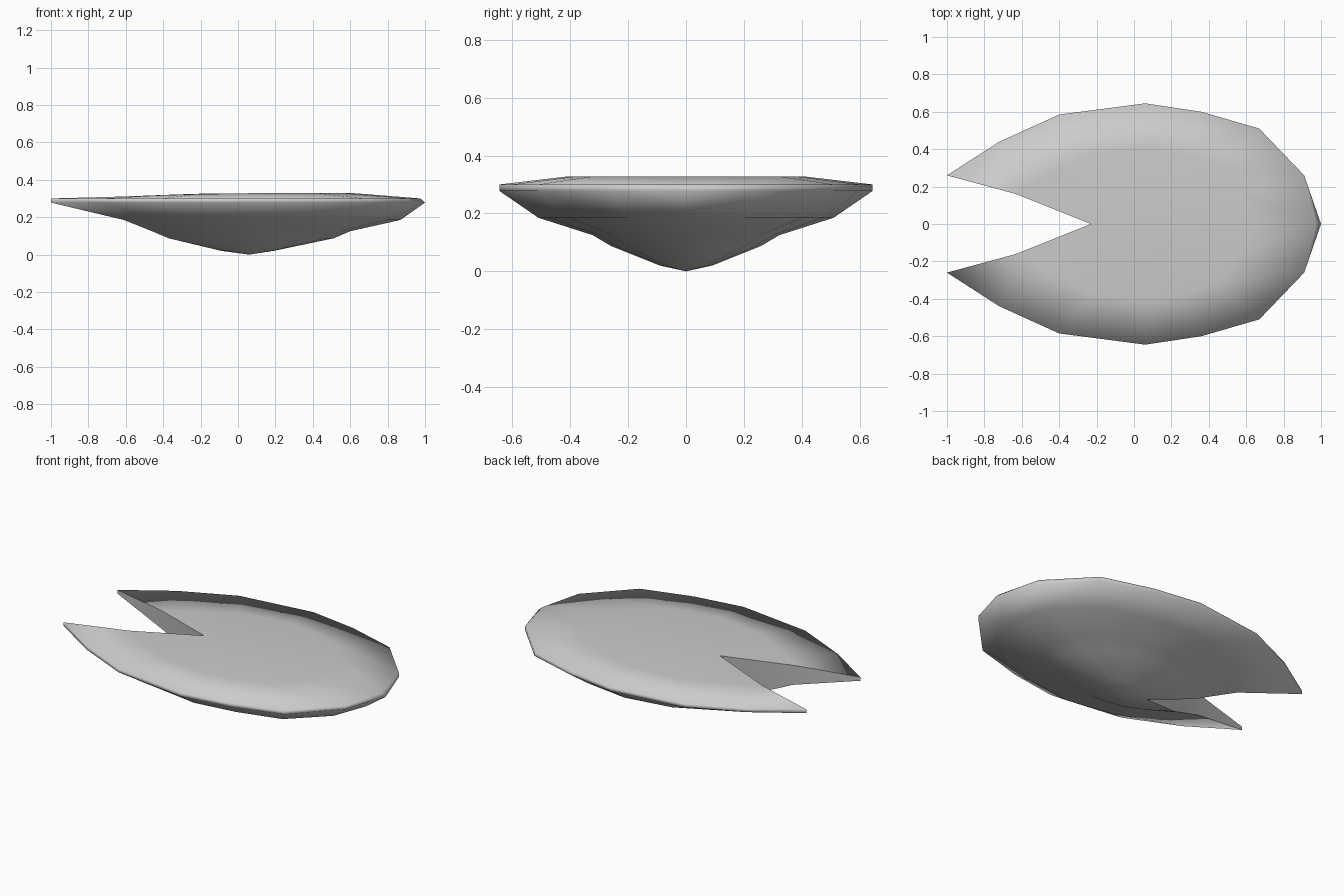
import bpy
import bmesh

cube = bpy.data.objects.get("Cube")
if cube:
    bpy.data.objects.remove(cube, do_unlink=True)

CENTRE = 0.06
# Half outline of the leaf, from notch tip round to the rounded end
OUTLINE = [(-1, .26), (-.72, .44), (-.4, .585), (.06, .645),
           (.36, .6), (.67, .51), (.91, .26), (1, 0)]

bm = bmesh.new()


def ring(left, right, width, z, notch=None):
    """Outline scaled separately to the left, right and sideways."""
    verts = []
    for i, (x, y) in enumerate(OUTLINE):
        dx = x - CENTRE
        dx *= left if dx < 0 else right
        point = (CENTRE + dx, y * width, z)
        if i == 0 and notch:
            point = notch
        verts.append(bm.verts.new(point))
    return verts


def bridge(a, b):
    for i in range(len(a) - 1):
        bm.faces.new((a[i], a[i + 1], b[i + 1], b[i]))


# Upper surface: raised flat middle and a gently falling edge
crown = ring(.62, .6, .63, .328, (-.63, .16, .31))
crown[1].co.z, crown[2].co.z = .317, .323
rim_top = ring(1, 1, 1, .3)
rim_top[-1].co.x = .975
notch_top = bm.verts.new((-.23, 0, .325))

# Underside: stepped rings down to a blunt point
rim_low = ring(1, 1, 1, .278)
shoulder = ring(.63, .86, .79, .185, (-.61, .165, .185))
step = ring(.46, .575, .5, .125, (-.46, .12, .125))
belly = ring(.38, .48, .4, .087, (-.37, .09, .087))
keel = ring(.14, .14, .14, .02, (-.09, 0, .02))
base = bm.verts.new((CENTRE, 0, 0))

levels = [crown, rim_top, rim_low, shoulder, step, belly, keel]
for upper, lower in zip(levels, levels[1:]):
    bridge(upper, lower)
for i in range(len(OUTLINE) - 1):
    bm.faces.new((notch_top, crown[i + 1], crown[i]))
    bm.faces.new((base, keel[i], keel[i + 1]))

# Wall of the notch
walls = {bm.faces.new(loop) for loop in (
    (rim_top[0], crown[0], shoulder[0], rim_low[0]),
    (crown[0], notch_top, step[0], shoulder[0]),
    (notch_top, belly[0], step[0]),
    (notch_top, keel[0], belly[0]))}

bmesh.ops.recalc_face_normals(bm, faces=bm.faces[:])
for face in bm.faces:
    face.smooth = True
# Keep the notch crisp against the smooth leaf
for edge in bm.edges:
    touching = sum(f in walls for f in edge.link_faces)
    if touching == 1:
        edge.smooth = False

mesh = bpy.data.meshes.new("leaf_pad")
bm.to_mesh(mesh)
bm.free()
leaf = bpy.data.objects.new("leaf_pad", mesh)
bpy.context.collection.objects.link(leaf)

mirror = leaf.modifiers.new("mirror_halves", "MIRROR")
mirror.use_axis = (False, True, False)
mirror.use_clip = True
mirror.merge_threshold = .001

# Plain grey material
grey = bpy.data.materials.new("light_grey")
grey.use_nodes = True
colour = (.6, .6, .6, 1)
grey.diffuse_color = colour
grey.node_tree.nodes["Principled BSDF"].inputs["Base Color"].default_value = colour
mesh.materials.append(grey)
